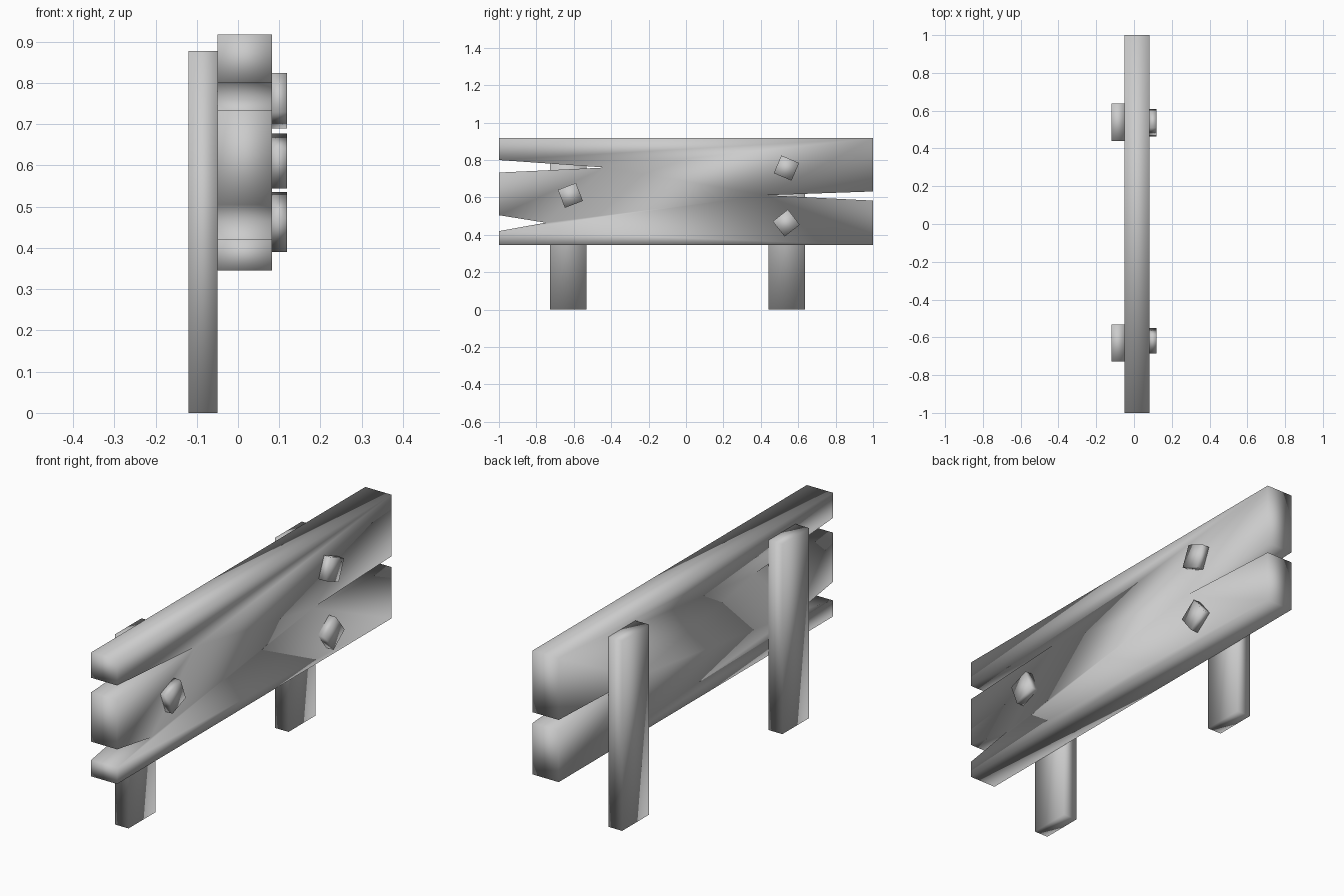
import bpy, bmesh
from math import radians, cos, sin

if "Cube" in bpy.data.objects:
    bpy.data.objects.remove(bpy.data.objects["Cube"])


def slab(name, outline, x0, x1):
    """Extrude a (y, z) outline along x; soft shading across every edge."""
    bm = bmesh.new()
    face = bm.faces.new([bm.verts.new((x0, y, z)) for y, z in outline])
    ext = bmesh.ops.extrude_face_region(bm, geom=[face], use_keep_orig=True)
    for v in ext["geom"]:
        if isinstance(v, bmesh.types.BMVert):
            v.co.x = x1
    bmesh.ops.recalc_face_normals(bm, faces=bm.faces)
    for f in bm.faces:
        f.smooth = True
    mesh = bpy.data.meshes.new(name)
    bm.to_mesh(mesh)
    bm.free()
    obj = bpy.data.objects.new(name, mesh)
    bpy.context.collection.objects.link(obj)
    return obj


def square(y, z, side, angle):
    """Rotated square outline around (y, z)."""
    a, h = radians(angle), side / 2
    return [(y + u * cos(a) - v * sin(a), z + u * sin(a) + v * cos(a))
            for u, v in ((-h, -h), (h, -h), (h, h), (-h, h))]


# Sign board with split ends: two cracks on one end, one on the other
slab("sign_board", [
    (-1, 0.345), (1, 0.345),
    (1, 0.583), (0.43, 0.612), (1, 0.632),
    (1, 0.917), (-1, 0.917),
    (-1, 0.80), (-0.43, 0.76), (-1, 0.733),
    (-1, 0.505), (-0.75, 0.465), (-1, 0.42),
], -0.05, 0.083)

# Two support posts behind the board
for i, (y0, y1) in enumerate(((-0.727, -0.532), (0.44, 0.637))):
    slab(f"post_{i + 1}", [(y0, 0), (y1, 0), (y1, 0.877), (y0, 0.877)],
         -0.12, -0.05)

# Square nail heads on the front of the board
for i, (y, z, angle) in enumerate(((-0.618, 0.611, 21),
                                   (0.537, 0.757, -23),
                                   (0.536, 0.463, 38))):
    slab(f"nail_head_{i + 1}", square(y, z, 0.103, angle), 0.08, 0.119)
